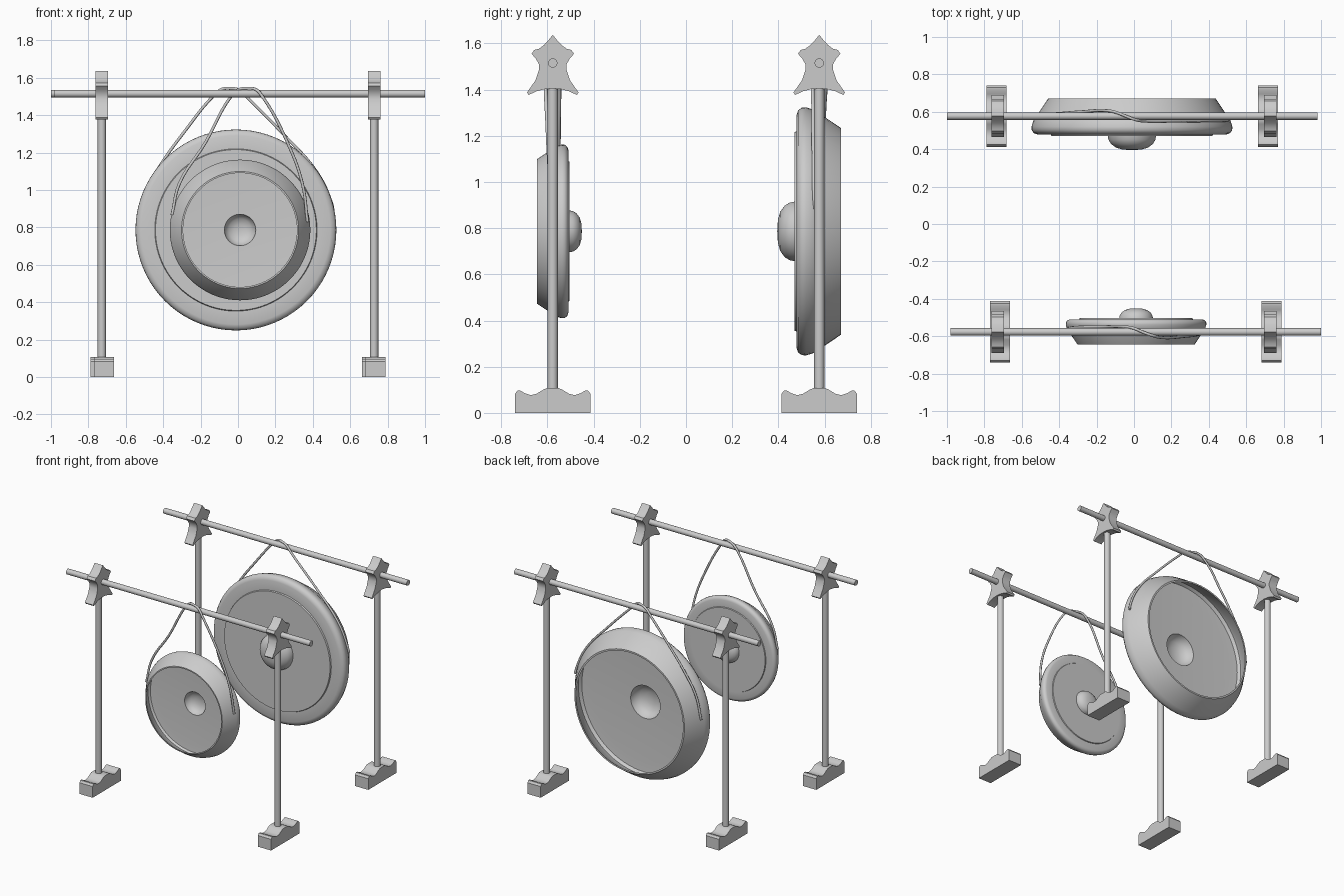
import bpy, bmesh, math
from mathutils import Vector

if "Cube" in bpy.data.objects:
    bpy.data.objects.remove(bpy.data.objects["Cube"])

ZB = 1.515   # beam height
ZG = 0.786   # gong centre height
YF = 0.577   # frame distance from the middle


def finish(bm, name, angle=35):
    bmesh.ops.remove_doubles(bm, verts=bm.verts, dist=1e-5)
    bmesh.ops.recalc_face_normals(bm, faces=bm.faces)
    me = bpy.data.meshes.new(name)
    bm.to_mesh(me)
    bm.free()
    ob = bpy.data.objects.new(name, me)
    bpy.context.collection.objects.link(ob)
    bpy.ops.object.select_all(action='DESELECT')
    ob.select_set(True)
    bpy.context.view_layer.objects.active = ob
    bpy.ops.object.shade_smooth_by_angle(angle=math.radians(angle))
    return ob


def extrude_x(name, half, x, y, z, width):
    """Mirror a (y, z) half profile and extrude it along x."""
    pts = half + [(-a, b) for a, b in reversed(half) if abs(a) > 1e-6]
    bm = bmesh.new()
    face = bm.faces.new([bm.verts.new((x - width / 2, y + a, z + b)) for a, b in pts])
    ext = bmesh.ops.extrude_face_region(bm, geom=[face])
    bmesh.ops.translate(bm, vec=(width, 0, 0),
                        verts=[v for v in ext['geom'] if isinstance(v, bmesh.types.BMVert)])
    return finish(bm, name)


def rod(name, a, b, r):
    a, b = Vector(a), Vector(b)
    bpy.ops.mesh.primitive_cylinder_add(vertices=24, radius=r, depth=(b - a).length,
                                        location=(a + b) / 2)
    ob = bpy.context.object
    ob.name = name
    ob.rotation_euler = (b - a).to_track_quat('Z', 'Y').to_euler()
    bpy.ops.object.shade_smooth_by_angle(angle=math.radians(35))


def gong(name, x, sign, scale, y0):
    """Lathe the hollow gong shell around the y axis."""
    bm = bmesh.new()
    vs = [bm.verts.new((x + r * scale, sign * (y0 + d * scale), ZG)) for r, d in GONG]
    edges = [bm.edges.new(p) for p in zip(vs, vs[1:])]
    bmesh.ops.spin(bm, geom=vs + edges, cent=(x, 0, ZG), axis=(0, 1, 0),
                   angle=math.tau, steps=80)
    finish(bm, name, 40)


def rope(name, pts):
    cu = bpy.data.curves.new(name, 'CURVE')
    cu.dimensions = '3D'
    cu.bevel_depth = 0.008
    cu.bevel_resolution = 2
    cu.resolution_u = 6
    cu.use_fill_caps = True
    sp = cu.splines.new('BEZIER')
    sp.bezier_points.add(len(pts) - 1)
    for bp, p in zip(sp.bezier_points, pts):
        bp.co = p
        bp.handle_left_type = bp.handle_right_type = 'AUTO'
    bpy.context.collection.objects.link(bpy.data.objects.new(name, cu))


# profiles: foot and star bracket as half outlines, gong as (radius, depth)
FOOT = [(0, .107), (.027, .107), (.042, .1), (.07, .083), (.095, .077), (.118, .084),
        (.14, .096), (.153, .096), (.164, .082), (.164, 0), (0, 0)]
STAR = [(0, .122), (.018, .1), (.038, .078), (.06, .062), (.08, .057), (.092, .04),
        (.074, .02), (.06, -.005), (.06, -.03), (.075, -.075), (.112, -.128),
        (.104, -.138), (.07, -.122), (.035, -.113), (0, -.11)]
GONG = [(0, 0), (.05, .003), (.085, .013), (.112, .033), (.125, .055), (.129, .075),
        (.43, .075), (.434, .084), (.505, .084), (.525, .091), (.536, .107), (.537, .125),
        (.527, .158), (.447, .277),
        (.435, .277), (.514, .155), (.522, .125), (.51, .102), (.43, .096), (.12, .092),
        (.112, .06), (.085, .033), (.045, .018), (0, .014)]

# two stands: posts, feet, star brackets and beam
for label, s in (("front", -1), ("rear", 1)):
    y = s * YF
    rod(label + "_beam", (-.99 - .01 * s, y, ZB), (.99 - .01 * s, y, ZB), .02)
    for side, sx in (("left", -1), ("right", 1)):
        x = sx * .728
        rod(f"{label}_{side}_post", (x, y, .09), (x, y, 1.45), .022)
        extrude_x(f"{label}_{side}_foot", FOOT, sx * .725 - .009 * s, y, 0, .107)
        extrude_x(f"{label}_{side}_star_bracket", STAR, x, y, ZB, .068)

# gongs, bosses facing each other
gong("large_gong", -.011, 1, 1.0, .395)
gong("small_gong", .011, -1, .70, .451)

# ropes draped over the beams
rope("large_gong_rope", [(-.53, .58, .83), (-.49, .585, 1.0), (-.41, .59, 1.14),
                         (-.28, .6, 1.32), (-.134, .605, 1.5), (-.09, .595, 1.537),
                         (-.04, .575, 1.543), (.005, .558, 1.535), (.043, .551, 1.5),
                         (.25, .551, 1.29), (.425, .553, 1.09), (.5, .556, .93),
                         (.51, .56, .885)])
rope("small_gong_rope", [(-.353, -.56, .866), (-.315, -.553, 1.03), (-.176, -.55, 1.25),
                         (-.037, -.551, 1.5), (0, -.558, 1.535), (.045, -.577, 1.543),
                         (.095, -.595, 1.537), (.13, -.605, 1.5), (.275, -.6, 1.23),
                         (.345, -.59, 1.03), (.372, -.575, .83)])
